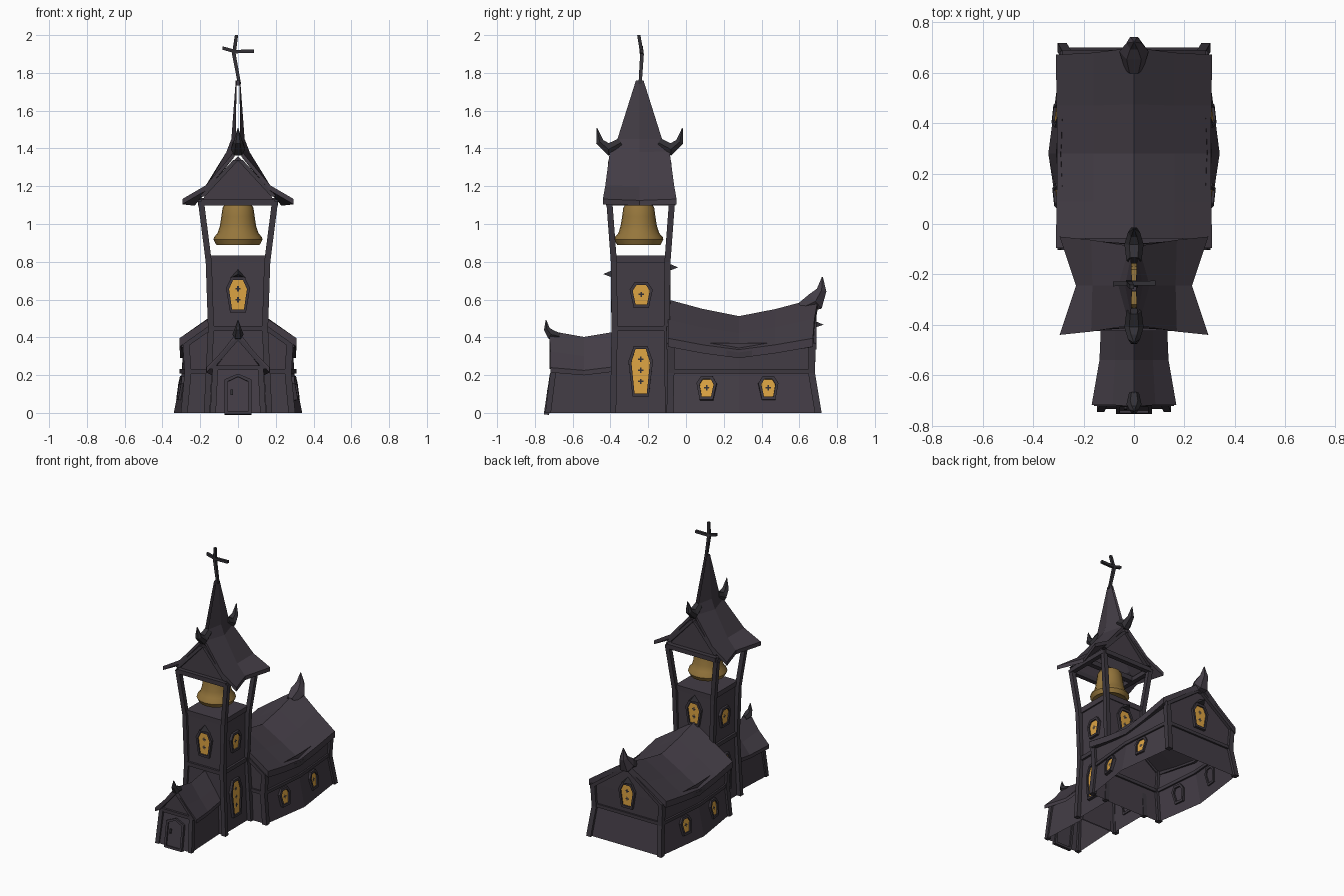
import bpy, bmesh, math
from mathutils import Vector as V

if "Cube" in bpy.data.objects:
    bpy.data.objects.remove(bpy.data.objects["Cube"])


def material(name, rgb):
    m = bpy.data.materials.new(name)
    m.diffuse_color = (*rgb, 1)
    m.use_nodes = True
    m.node_tree.nodes["Principled BSDF"].inputs["Base Color"].default_value = m.diffuse_color
    return m


WOOD = material("dark_wood", (0.056, 0.046, 0.060))
TRIM = material("trim_wood", (0.046, 0.039, 0.050))
IRON = material("dark_iron", (0.032, 0.030, 0.036))
BELL = material("bell_brass", (0.30, 0.18, 0.045))
GLOW = material("window_amber", (0.72, 0.37, 0.055))


def mesh(name, verts, faces, mat):
    me = bpy.data.meshes.new(name)
    me.from_pydata([tuple(v) for v in verts], [], faces)
    bm = bmesh.new()
    bm.from_mesh(me)
    bmesh.ops.recalc_face_normals(bm, faces=bm.faces)
    bm.to_mesh(me)
    bm.free()
    me.materials.append(mat)
    ob = bpy.data.objects.new(name, me)
    bpy.context.collection.objects.link(ob)
    return ob


def loft(name, rings, mat, bottom=False, top=False, extra=(), wrap=False):
    """Join closed rings of equal length; extra = additional faces (indices, apex points allowed)."""
    n = len(rings[0])
    verts = [p for r in rings for p in r]
    k = len(rings)
    faces = [(a * n + i, a * n + (i + 1) % n, b * n + (i + 1) % n, b * n + i)
             for a, b in [(j, (j + 1) % k) for j in range(k if wrap else k - 1)] for i in range(n)]
    if bottom:
        faces.append(tuple(range(n)))
    if top:
        faces.append(tuple(range((k - 1) * n, k * n)))
    return mesh(name, verts, faces, mat)


def sweep(name, pts, radii, mat, n=4, bend=False):
    """Tube along a polyline. Section lies in a fixed plane, or follows the path if bend."""
    pts = [V(p) for p in pts]
    if not isinstance(radii, (list, tuple)):
        radii = [radii] * len(pts)
    d = pts[-1] - pts[0]
    ax = max(range(3), key=lambda i: abs(d[i]))
    u, v = [V([float(j == i) for j in range(3)]) for i in range(3) if i != ax]
    rings = []
    for i, p in enumerate(pts):
        if bend:
            t = (pts[min(i + 1, len(pts) - 1)] - pts[max(i - 1, 0)]).normalized()
            u = V((1, 0, 0))
            v = t.cross(u)
        off = math.pi / 4 if n == 4 else 0
        rings.append([p + radii[i] * (math.cos(a) * u + math.sin(a) * v)
                      for a in [off + 2 * math.pi * j / n for j in range(n)]])
    return loft(name, rings, mat, True, True)


def beam(name, pts, w, mat=TRIM):
    return sweep(name, pts, w / math.sqrt(2), mat)


def roof(name, stations, thick):
    """Stations front to back; each lists (x, y, z) from right eave to ridge, mirrored in x."""
    rows = [s + [(-x, y, z) for x, y, z in reversed(s)] for s in stations]
    rings = [r + [(x, y, z - thick) for x, y, z in reversed(r)] for r in rows]
    k = len(rings[0])
    ob = loft(name, rings, WOOD)
    bm = bmesh.new()
    bm.from_mesh(ob.data)
    bm.verts.ensure_lookup_table()
    for base in (0, (len(rings) - 1) * k):       # close the gable edges strip by strip
        for i in range(k // 2 - 1):
            bm.faces.new([bm.verts[base + j] for j in (i, i + 1, k - 2 - i, k - 1 - i)])
    bmesh.ops.recalc_face_normals(bm, faces=bm.faces)
    bm.to_mesh(ob.data)
    bm.free()


COFFIN = [(-.33, -.5), (.33, -.5), (.5, .2), (.28, .5), (-.28, .5), (-.5, .2)]
DOOR = [(-.5, -.5), (.5, -.5), (.5, .36), (0, .5), (-.5, .36)]


def opening(name, c, n, w, h, crosses=1, hood=False, poly=COFFIN, fill=GLOW):
    """Framed panel on a wall: centre, outward normal, size."""
    c, n = V(c), V(n).normalized()
    u = V((0, 0, 1)).cross(n).normalized()
    up = n.cross(u)

    def at(a, b, d):
        return c + a * u + b * up + d * n

    def ring(grow, d):
        return [at(a * (w + grow), b * (h + grow), d) for a, b in poly]
    loft(name + "_frame", [ring(.032, -.012), ring(.032, .016), ring(0, .016), ring(0, -.012)], TRIM, wrap=True)
    mesh(name + "_panel", ring(.004, .006), [tuple(range(len(poly)))], fill)
    for i in range(crosses):                     # small crosses on the glass
        z = h * ((i + .5) / crosses - .5) * .75 + .02 * h
        for a, b in ((.014, .004), (.004, .014)):
            mesh(name + "_cross", [at(-a, z - b, .008), at(a, z - b, .008), at(a, z + b, .008),
                                   at(-a, z + b, .008)], [(0, 1, 2, 3)], IRON)
    if hood:
        t = h / 2 + .012
        mesh(name + "_hood", [at(-.04, t, 0), at(.04, t, 0), at(0, t + .045, 0), at(0, t + .02, .058)],
             [(0, 1, 3), (1, 2, 3), (2, 0, 3), (0, 1, 2)], IRON)


def belt(name, ring, w):
    for i in range(len(ring)):
        beam(name, [ring[i], ring[(i + 1) % len(ring)]], w)


# ---- Nave: six-sided plan flaring at the base, open underneath
def nave_ring(z, xc, xm, yf, yb):
    r = [(xc, yf, z), (xm, .28, z), (xc, yb, z)]
    return r + [(-x, y, z) for x, y, z in reversed(r)]


nave = [nave_ring(0, .285, .34, -.085, .70), nave_ring(.21, .265, .298, -.08, .665),
        nave_ring(.37, .275, .29, -.08, .668)]
loft("nave_walls", nave, WOOD)
for y, z in ((-.08, .56), (.668, .58)):
    mesh("nave_gable", [(-.275, y, .37), (.275, y, .37), (0, y, z)], [(0, 1, 2)], WOOD)
belt("nave_belt", nave_ring(.22, .266, .298, -.08, .666), .024)
for i in (0, 2, 3, 5):
    beam("nave_corner_post", [r[i] for r in nave], .036)
for s in (-1, 1):
    for y, z in ((-.088, .555), (.676, .565)):
        beam("nave_rafter", [(s * .29, y, .35), (0, y, z)], .03)
    beam("nave_eave_board", [(s * .285, -.08, .362), (s * .292, .28, .305), (s * .285, .665, .362)], .03)
    opening("nave_window", (s * .295, .11, .13), (s, -.11, .16), .075, .095)
    opening("nave_window", (s * .298, .435, .13), (s, .11, .16), .075, .095)
opening("nave_back_window", (0, .67, .36), (0, 1, 0), .10, .15, 2, True)
roof("nave_roof", [[(.31, -.095, .395), (.16, -.095, .495), (0, -.095, .60)],
                   [(.307, .09, .36), (.16, .09, .452), (0, .09, .55)],
                   [(.305, .28, .335), (.16, .28, .422), (0, .28, .512)],
                   [(.307, .47, .36), (.16, .47, .452), (0, .475, .55)],
                   [(.31, .672, .395), (.16, .68, .50), (0, .70, .61)]], .045)
sweep("nave_roof_horn", [(0, .61, .555), (0, .685, .59), (0, .718, .65), (0, .722, .72)],
      [.035, .058, .03, .003], WOOD, 6, True)

# ---- Tower body with floor under the bell
CY = -.24


def square(z, hx, hy):
    return [(hx, CY - hy, z), (hx, CY + hy, z), (-hx, CY + hy, z), (-hx, CY - hy, z)]


loft("tower_walls", [square(0, .15, .148), square(.445, .136, .14), square(.80, .138, .138)], WOOD)
loft("bell_floor", [square(.795, .148, .144), square(.832, .15, .145)], WOOD, True, True)
belt("tower_belt", square(.447, .138, .141), .028)
belt("tower_top_frame", square(1.115, .195, .168), .032)
for sx in (-1, 1):
    for sy in (-1, 1):
        beam("tower_post", [(sx * .165, CY + sy * .146, 0), (sx * .143, CY + sy * .138, .445),
                            (sx * .155, CY + sy * .142, .80), (sx * .196, CY + sy * .166, 1.12)], .032)
for s in (-1, 1):
    opening("tower_low_window", (s * .146, CY, .22), (s, 0, .04), .098, .235, 3)
    opening("tower_side_window", (s * .139, CY + .003, .625), (s, 0, 0), .09, .105)
opening("tower_front_window", (0, CY - .141, .625), (0, -1, 0), .095, .155, 2, True)
opening("tower_back_window", (0, CY + .141, .665), (0, 1, 0), .095, .145, 2, True)

# ---- Bell: lathed profile
BELL_PROFILE = [(.09, .90), (.115, .89), (.13, .918), (.127, .93), (.108, .952), (.096, .99),
                (.088, 1.04), (.082, 1.085), (.07, 1.105), (.02, 1.108)]
bell = loft("bell", [[(r * math.cos(a), -.25 + r * math.sin(a), z)
                      for a in [2 * math.pi * i / 20 for i in range(20)]] for r, z in BELL_PROFILE],
            BELL, True, True)
bpy.context.view_layer.objects.active = bell
bell.select_set(True)
bpy.ops.object.shade_smooth_by_angle(angle=math.radians(35))
beam("bell_beam", [(-.2, -.25, 1.12), (.2, -.25, 1.12)], .035)

# ---- Tower roof: gable swept up into a spire, eaves drawn in at the middle
ends = [(.295, .195, 1.132), (.17, .182, 1.205), (.018, .158, 1.385), (.012, .118, 1.45), (.008, .02, 1.76)]
mid = [(.23, 0, 1.125), (.165, 0, 1.20), (.062, 0, 1.38), (.035, 0, 1.45), (.012, 0, 1.76)]
YR = -.245
roof("tower_roof", [[(x, YR - y, z) for x, y, z in ends], [(x, YR, z) for x, y, z in mid],
                    [(x, YR + y, z) for x, y, z in ends]], .028)
for s in (-1, 1):
    y = YR + s * .15
    mesh("tower_gable", [(-.19, y, 1.12), (.19, y, 1.12), (.15, y, 1.2), (0, y, 1.36), (-.15, y, 1.2)],
         [(0, 1, 2, 3, 4)], WOOD)
    for sx in (-1, 1):
        beam("tower_rafter", [(sx * .19, YR + s * .165, 1.145), (sx * .01, YR + s * .152, 1.34)], .028)
    sweep("tower_roof_horn", [(0, YR + s * .10, 1.43), (0, YR + s * .165, 1.395), (0, YR + s * .212, 1.435),
                              (0, YR + s * .226, 1.508)], [.03, .038, .024, .002], IRON, 6, True)

# ---- Crooked cross
sweep("cross_post", [(.008, -.243, 1.74), (-.022, -.233, 1.90), (-.008, -.25, 2.0)], [.012, .014, .012], IRON)
sweep("cross_bar", [(-.083, -.238, 1.932), (-.015, -.236, 1.913), (.085, -.234, 1.914)], .013, IRON)


# ---- Porch with door
def porch_ring(z, xf, xb, yf):
    return [(xf, yf, z), (xb, -.38, z), (-xb, -.38, z), (-xf, yf, z)]


porch = [porch_ring(0, .138, .12, -.735), porch_ring(.235, .122, .108, -.70)]
loft("porch_walls", porch, WOOD)
mesh("porch_gable", [(-.122, -.70, .235), (.122, -.70, .235), (0, -.70, .40)], [(0, 1, 2)], WOOD)
beam("porch_lintel", [(-.125, -.704, .238), (.125, -.704, .238)], .024)
for s in (-1, 1):
    beam("porch_post", [(s * .132, -.73, 0), (s * .12, -.70, .24)], .03)
    beam("porch_rafter", [(s * .145, -.71, .232), (0, -.71, .398)], .026)
roof("porch_roof", [[(.168, -.718, .24), (.085, -.718, .325), (0, -.725, .435)],
                    [(.137, -.54, .225), (.075, -.54, .30), (0, -.54, .402)],
                    [(.13, -.375, .245), (.075, -.375, .325), (0, -.375, .43)]], .026)
sweep("porch_roof_horn", [(0, -.67, .405), (0, -.715, .415), (0, -.737, .445), (0, -.741, .492)],
      [.02, .03, .018, .002], IRON, 6, True)
opening("door", (0, -.721, .098), (0, -1, .15), .11, .185, 0, poly=DOOR, fill=WOOD)
beam("door_handle", [(-.033, -.732, .095), (-.033, -.728, .125)], .012, IRON)
